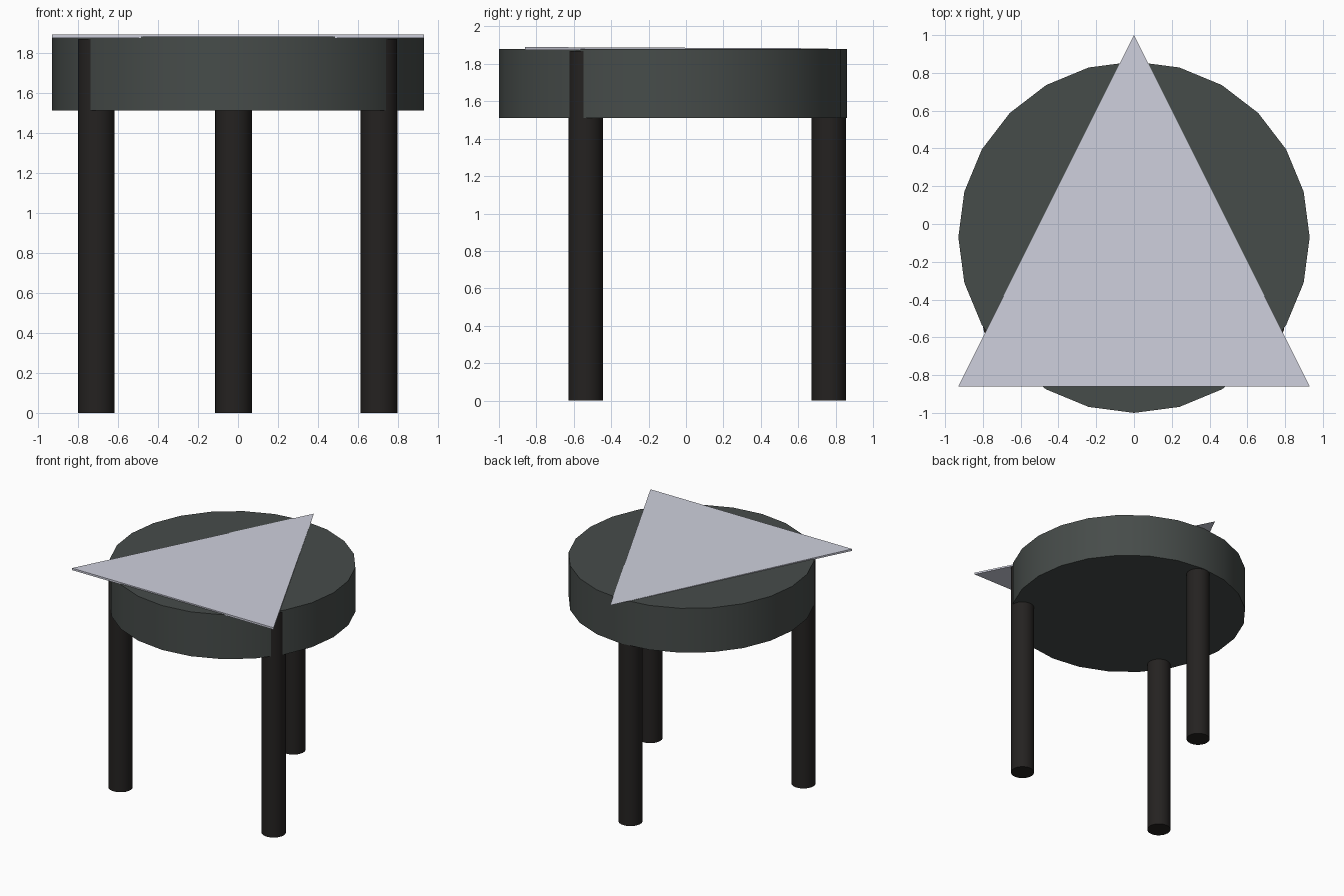
import bpy
import math
from mathutils import Matrix

if "Cube" in bpy.data.objects:
    bpy.data.objects.remove(bpy.data.objects["Cube"])


def material(name, rgb):
    mat = bpy.data.materials.new(name)
    mat.diffuse_color = (*rgb, 1)
    mat.use_nodes = True
    mat.node_tree.nodes["Principled BSDF"].inputs["Base Color"].default_value = mat.diffuse_color
    return mat


SEAT = material("grey_green", (0.062, 0.072, 0.068))
LEG = material("near_black", (0.018, 0.016, 0.015))
PALE = material("pale_grey", (0.62, 0.63, 0.72))


def cylinder(name, x, y, z0, z1, radius, sides, mat):
    bpy.ops.mesh.primitive_cylinder_add(
        vertices=sides, radius=radius, depth=z1 - z0,
        location=(x, y, (z0 + z1) / 2))
    obj = bpy.context.object
    obj.name = name
    obj.data.materials.append(mat)
    bpy.ops.object.shade_smooth_by_angle(angle=math.radians(30))
    return obj


# Thick round seat
cylinder("seat", 0, -0.07, 1.51, 1.88, 0.93, 24, SEAT)

# Three legs, running up into the seat
for name, x, y in (("front_left_leg", -0.708, -0.537),
                   ("front_right_leg", 0.705, -0.537),
                   ("back_leg", -0.023, 0.764)):
    cylinder(name, x, y, 0, 1.868, 0.092, 24, LEG)

# Flattened four-sided pyramid lying on the seat, tip towards the back
bpy.ops.mesh.primitive_cone_add(vertices=4, radius1=math.sqrt(2), depth=2)
top = bpy.context.object
top.name = "triangular_top"
top.data.transform(Matrix.Rotation(math.radians(45), 4, 'Z'))
top.data.transform(Matrix.Rotation(math.radians(-90), 4, 'X'))
top.data.transform(Matrix.Diagonal((0.93, 0.93, 0.008, 1)))
top.location = (0, 0.07, 1.882)
top.data.materials.append(PALE)
